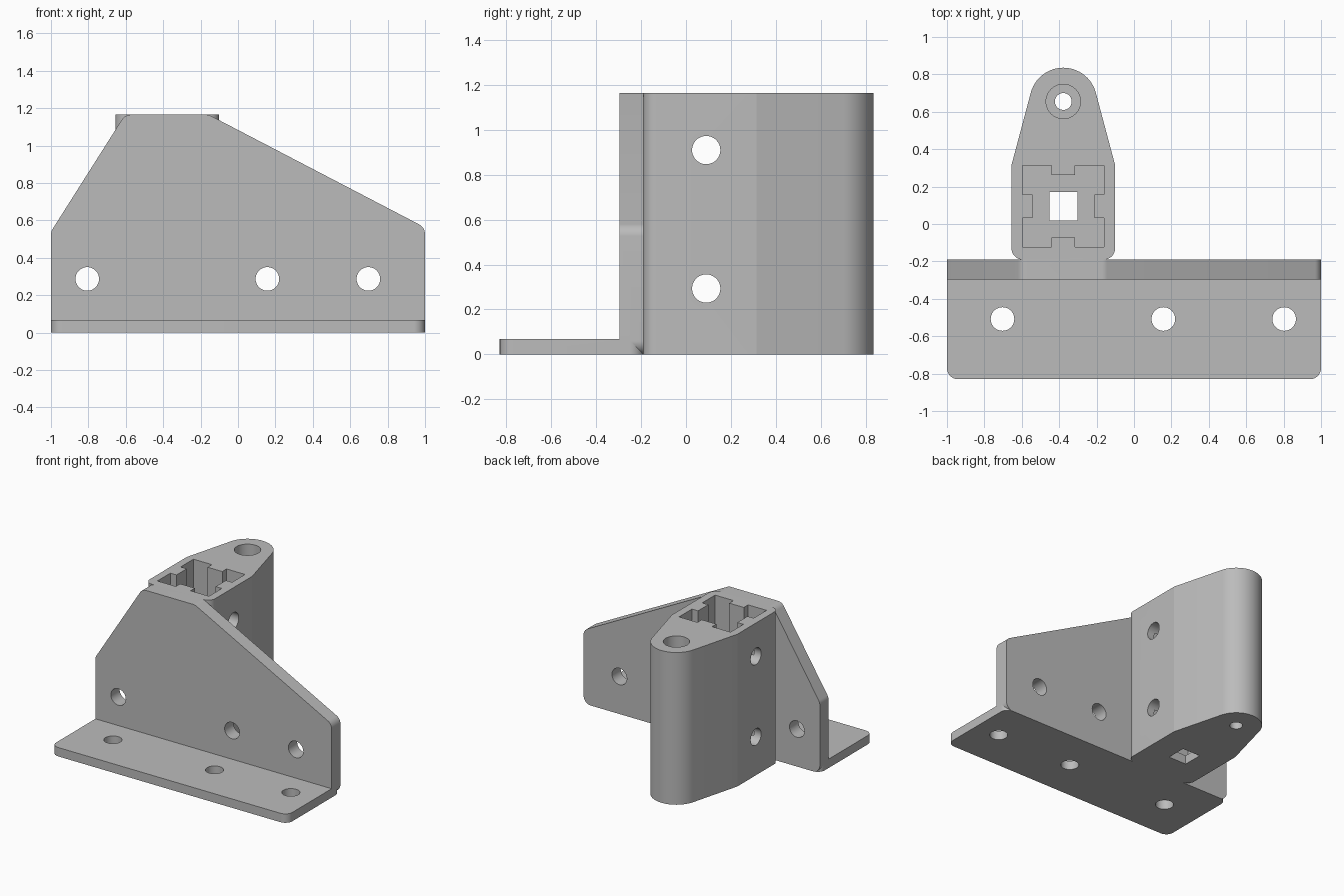
import bpy
import bmesh
from math import pi, radians, tan, ceil
from mathutils import Vector, Matrix

cube = bpy.data.objects.get("Cube")
if cube:
    bpy.data.objects.remove(cube, do_unlink=True)

# Main dimensions
HEIGHT, THICK, FRONT, BACK = 1.165, 0.068, -0.83, -0.19
POST_X, SOCKET_Y, PIN_Y = -0.378, 0.095, 0.655
ROUND, BOLT = 0.06, 0.063

grey = bpy.data.materials.new("plain_grey")
grey.use_nodes = True
grey.diffuse_color = (0.5, 0.5, 0.5, 1)
grey.node_tree.nodes["Principled BSDF"].inputs["Base Color"].default_value = (0.5, 0.5, 0.5, 1)


def rounded(corners):
    """Replace each (u, v, radius) corner with a tangent arc."""
    points = []
    for i, (u, v, r) in enumerate(corners):
        p = Vector((u, v))
        if r == 0:
            points.append(p)
            continue
        a = (Vector(corners[i - 1][:2]) - p).normalized()
        b = (Vector(corners[(i + 1) % len(corners)][:2]) - p).normalized()
        half = a.angle(b) / 2
        start = p + a * (r / tan(half))
        end = p + b * (r / tan(half))
        centre = p + (a + b).normalized() * (start - p).length / (a.dot((a + b).normalized()))
        sweep = (start - centre).angle_signed(end - centre)
        steps = max(3, ceil(abs(sweep) / radians(6)))
        for k in range(steps + 1):
            points.append(centre + Matrix.Rotation(-sweep * k / steps, 2) @ (start - centre))
    return points


def prism(name, corners, low, high, upright=False):
    """Extrude an outline along z, or along y when upright."""
    bm = bmesh.new()
    place = (lambda p, w: (p.x, w, p.y)) if upright else (lambda p, w: (p.x, p.y, w))
    outline = rounded(corners)
    face = bm.faces.new([bm.verts.new(place(p, low)) for p in outline])
    out = bmesh.ops.extrude_face_region(bm, geom=[face])["geom"]
    shift = Vector(place(Vector((0, 0)), high - low))
    bmesh.ops.translate(bm, vec=shift, verts=[g for g in out if isinstance(g, bmesh.types.BMVert)])
    bmesh.ops.recalc_face_normals(bm, faces=bm.faces)
    mesh = bpy.data.meshes.new(name)
    bm.to_mesh(mesh)
    bm.free()
    obj = bpy.data.objects.new(name, mesh)
    bpy.context.collection.objects.link(obj)
    mesh.materials.append(grey)
    return obj


def drill(name, centre, radius, depth, axis="z"):
    turn = {"x": (0, pi / 2, 0), "y": (pi / 2, 0, 0), "z": (0, 0, 0)}[axis]
    bpy.ops.mesh.primitive_cylinder_add(vertices=48, radius=radius, depth=depth,
                                        location=centre, rotation=turn)
    obj = bpy.context.object
    obj.name = name
    obj.data.materials.append(grey)
    return obj


def combine(target, tool, operation):
    tool.hide_render = True
    mod = target.modifiers.new(tool.name, "BOOLEAN")
    mod.operation, mod.solver, mod.object = operation, "EXACT", tool
    bpy.context.view_layer.objects.active = target
    bpy.ops.object.modifier_apply(modifier=mod.name)
    bpy.data.objects.remove(tool, do_unlink=True)


# Upright gusset plate with sloping shoulders
bracket = prism("corner_bracket", [
    (-1, 0, ROUND), (1, 0, ROUND), (1, 0.562, ROUND),
    (-0.157, HEIGHT, ROUND), (-0.604, HEIGHT, ROUND), (-1, 0.54, ROUND)],
    -0.296, BACK, upright=True)

# Flat mounting flange
flange = prism("base_flange", [
    (-1, FRONT, ROUND), (1, FRONT, ROUND), (1, BACK, ROUND), (-1, BACK, ROUND)], 0, THICK)

# Tapered post with a round nose
left, right = POST_X - 0.277, POST_X + 0.277
post = prism("socket_post", [
    (left, BACK, ROUND), (right, BACK, ROUND), (right, 0.315, 0),
    (POST_X, 1.355, 0.18), (left, 0.315, 0)], 0, HEIGHT)

combine(bracket, flange, "UNION")
combine(bracket, post, "UNION")

# Socket with a key in the middle of each side
outer, inner, key = 0.218, 0.166, 0.062
side = [(outer, -outer), (outer, -key), (inner, -key), (inner, key), (outer, key)]
keyed = []
for quarter in range(4):
    turn = Matrix.Rotation(-quarter * pi / 2, 2)
    # keep the outline running counter-clockwise
    if (turn @ Vector((1, 0))).y * (1 if quarter == 1 else -1) < -0.5:
        turn = Matrix.Rotation(quarter * pi / 2, 2)
    for p in side:
        q = turn @ Vector(p)
        keyed.append((POST_X + q.x, SOCKET_Y + q.y, 0))
s = 0.075
square = [(POST_X + a * s, SOCKET_Y + b * s, 0) for a, b in ((-1, -1), (1, -1), (1, 1), (-1, 1))]

cutters = [
    prism("socket_cutter", keyed, THICK, HEIGHT + 0.1),
    prism("drain_cutter", square, -0.1, THICK + 0.1),
    drill("pin_bore", (POST_X, PIN_Y, THICK + 0.6), 0.092, 1.2),
    drill("pin_hole", (POST_X, PIN_Y, 0), 0.045, 0.4),
]
# Bolt holes
cutters += [drill("flange_hole", (x, -0.508, 0), BOLT, 0.4) for x in (-0.703, 0.157, 0.803)]
cutters += [drill("plate_hole", (x, -0.24, 0.287), BOLT, 0.3, "y") for x in (-0.806, 0.157, 0.697)]
cutters += [drill("post_hole", (POST_X, 0.09, z), BOLT, 0.8, "x") for z in (0.293, 0.91)]
for cutter in cutters:
    combine(bracket, cutter, "DIFFERENCE")

# Smooth the rounds, keep the edges crisp
bpy.ops.object.select_all(action="DESELECT")
bracket.select_set(True)
bpy.context.view_layer.objects.active = bracket
bpy.ops.object.shade_smooth_by_angle(angle=radians(10))
